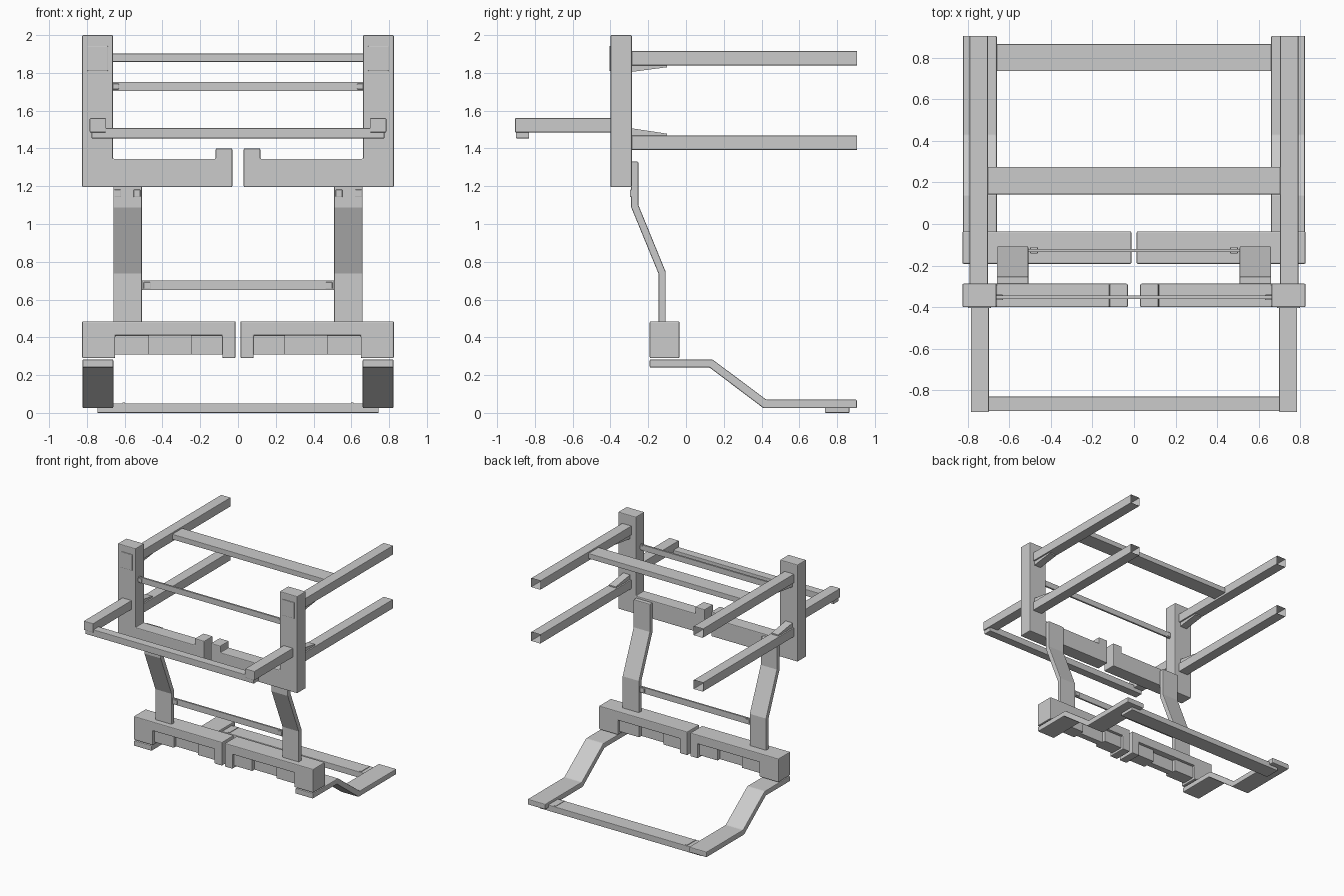
import bpy, bmesh
from mathutils import Vector

if "Cube" in bpy.data.objects:
    bpy.data.objects.remove(bpy.data.objects["Cube"])


def finish(name, bm, mirror=True, bevel=0.006):
    """Turn a bmesh into an object, mirrored over x and lightly bevelled."""
    bmesh.ops.recalc_face_normals(bm, faces=bm.faces[:])
    mesh = bpy.data.meshes.new(name)
    bm.to_mesh(mesh)
    bm.free()
    ob = bpy.data.objects.new(name, mesh)
    bpy.context.collection.objects.link(ob)
    if bevel:
        mod = ob.modifiers.new("Bevel", "BEVEL")
        mod.width = bevel
        mod.segments = 2
        mod.limit_method = "ANGLE"
    if mirror:
        mod = ob.modifiers.new("Mirror", "MIRROR")
        mod.use_mirror_merge = False
    return ob


def box(name, x, y, z, mirror=True, bevel=0.004, open_back=False):
    """Box from (min, max) ranges; open_back leaves the +y end open."""
    bm = bmesh.new()
    bmesh.ops.create_cube(bm, size=1)
    for v in bm.verts:
        v.co = Vector([(r[0] + r[1]) / 2 + c * (r[1] - r[0])
                       for c, r in zip(v.co, (x, y, z))])
    if open_back:
        ends = [f for f in bm.faces if f.calc_center_median().y > y[1] - 1e-4]
        bmesh.ops.delete(bm, geom=ends, context="FACES_ONLY")
    return finish(name, bm, mirror, bevel)


def prism(name, points, axis, span, bevel=0.006):
    """Extrude a profile: (x, z) points along y, or (y, z) points along x."""
    bm = bmesh.new()
    co = [(a, span[0], b) if axis == "y" else (span[0], a, b) for a, b in points]
    face = bm.faces.new([bm.verts.new(c) for c in co])
    depth = span[1] - span[0]
    move = (0, depth, 0) if axis == "y" else (depth, 0, 0)
    ext = bmesh.ops.extrude_face_region(bm, geom=[face])["geom"]
    bmesh.ops.translate(bm, vec=move,
                        verts=[g for g in ext if isinstance(g, bmesh.types.BMVert)])
    return finish(name, bm, True, bevel)


# Upper posts with their inward arms and hooked ends
prism("post_and_upper_bracket",
      [(0.825, 1.195), (0.825, 2.0), (0.662, 2.0), (0.662, 1.345), (0.118, 1.345),
       (0.118, 1.4), (0.03, 1.4), (0.03, 1.195)], "y", (-0.4, -0.287))

# Rear-facing open tubes, wedge gussets and front cover plates
for label, z in (("upper", 1.84), ("lower", 1.393)):
    box(label + "_rail", (0.703, 0.79), (-0.3, 0.905), (z, z + 0.075), open_back=True)
prism("upper_gusset", [(-0.29, 1.845), (-0.1, 1.845), (-0.1, 1.83), (-0.29, 1.805)],
      "x", (0.715, 0.778), 0)
prism("lower_gusset", [(-0.29, 1.465), (-0.1, 1.465), (-0.1, 1.478), (-0.29, 1.507)],
      "x", (0.715, 0.778), 0)
box("post_cover_plate", (0.688, 0.798), (-0.405, -0.39), (1.81, 1.943))
box("upper_cross_bar", (-0.71, 0.71), (0.142, 0.275), (1.858, 1.902), False)

# Thin brace between the posts
box("post_brace", (-0.67, 0.67), (-0.36, -0.345), (1.705, 1.752), False, 0)
box("post_brace_clip", (0.63, 0.664), (-0.366, -0.34), (1.713, 1.743))

# Front arms carrying the front bar
box("front_arm", (0.698, 0.785), (-0.905, -0.39), (1.485, 1.56))
box("front_bar", (-0.775, 0.775), (-0.9, -0.83), (1.453, 1.508), False)

# Bent uprights joining the upper and lower brackets
prism("bent_upright",
      [(-0.29, 1.33), (-0.252, 1.33), (-0.252, 1.1), (-0.108, 0.748), (-0.108, 0.47),
       (-0.146, 0.47), (-0.146, 0.738), (-0.29, 1.088)], "x", (0.508, 0.66))
for x in (0.535, 0.637):
    box("upright_bolt", (x - 0.018, x + 0.018), (-0.297, -0.28), (1.142, 1.182))
box("upright_brace", (-0.52, 0.52), (-0.134, -0.12), (0.65, 0.7), False, 0)
box("upright_brace_clip", (0.462, 0.5), (-0.142, -0.112), (0.658, 0.692))

# Lower brackets: inverted U with a recessed stepped insert
prism("lower_bracket",
      [(0.825, 0.29), (0.825, 0.485), (0.013, 0.485), (0.013, 0.29), (0.083, 0.29),
       (0.083, 0.41), (0.65, 0.41), (0.65, 0.29)], "y", (-0.192, -0.035))
box("bracket_insert", (0.08, 0.655), (-0.14, -0.088), (0.308, 0.42))
for x in ((0.08, 0.25), (0.47, 0.655)):
    box("bracket_insert_step", x, (-0.17, -0.058), (0.308, 0.42))

# Cranked floor legs and the bar between them
prism("floor_leg",
      [(-0.192, 0.283), (0.14, 0.283), (0.425, 0.07), (0.905, 0.07), (0.905, 0.025),
       (0.41, 0.025), (0.125, 0.24), (-0.192, 0.24)], "x", (0.66, 0.823))
box("floor_cross_bar", (-0.745, 0.745), (0.735, 0.865), (0.0, 0.05), False)
box("floor_bar_tab", (0.597, 0.612), (0.742, 0.858), (0.045, 0.054), True, 0)
